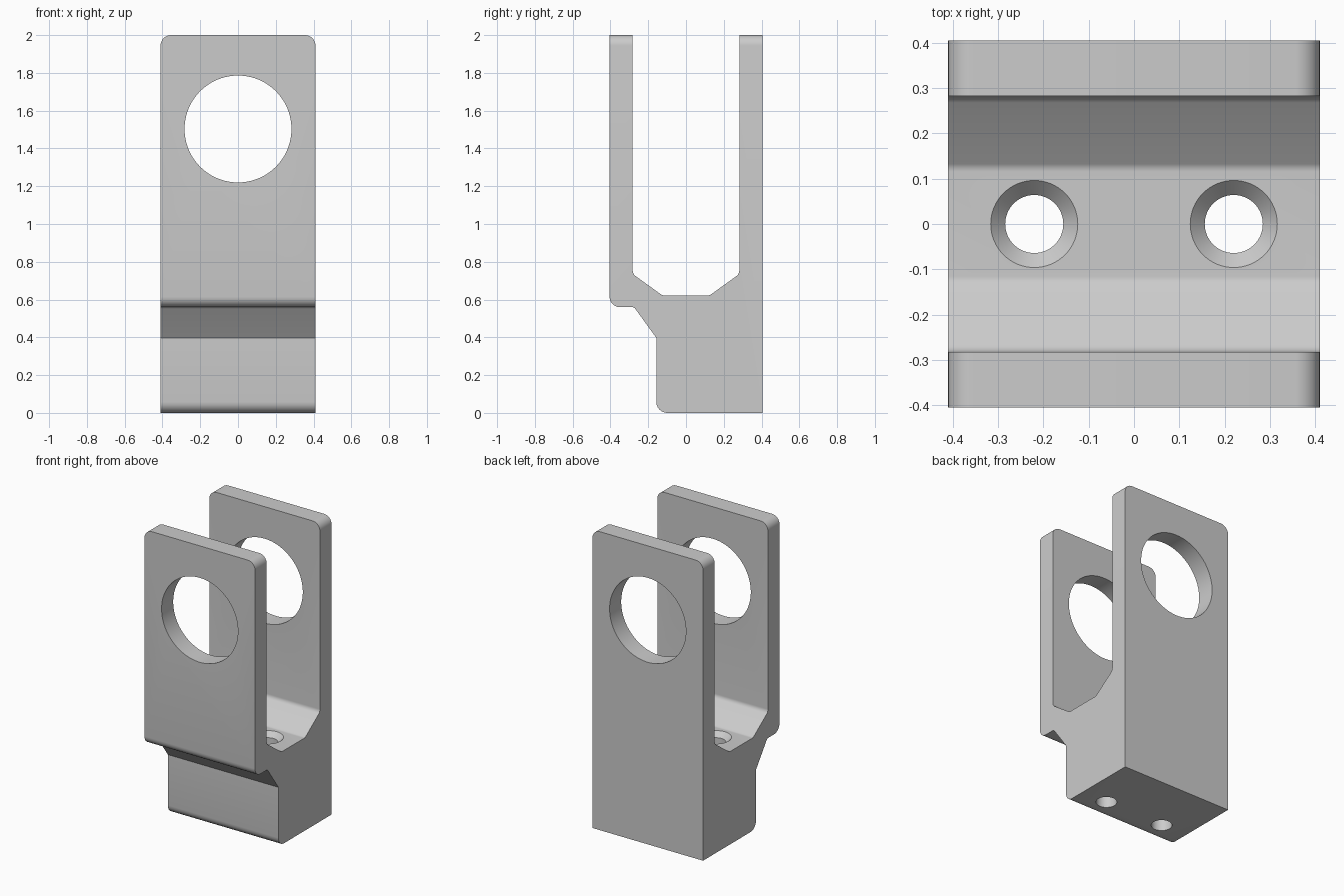
import bpy, bmesh, math
from mathutils import Vector, Matrix

if "Cube" in bpy.data.objects:
    bpy.data.objects.remove(bpy.data.objects["Cube"])

HALF_W = 0.41      # half width along x
OUT, INN = 0.405, 0.282   # outer and inner faces of the two cheek plates


def fillet(points, steps=6):
    """Round polygon corners; each point is (y, z, radius)."""
    out = []
    n = len(points)
    for i, (y, z, r) in enumerate(points):
        p = Vector((y, z))
        if r == 0:
            out.append(p)
            continue
        a = (Vector(points[i - 1][:2]) - p).normalized()
        b = (Vector(points[(i + 1) % n][:2]) - p).normalized()
        half = a.angle(b) / 2
        centre = p + (a + b).normalized() * (r / math.sin(half))
        start = p + a * (r / math.tan(half)) - centre
        end = p + b * (r / math.tan(half)) - centre
        sweep = start.angle_signed(end)
        for k in range(steps + 1):
            out.append(centre + Matrix.Rotation(-sweep * k / steps, 2) @ start)
    return out


def cutter(name, sections, location, rotation=(0, 0, 0), sides=64):
    """Lathed plug from (radius, height) sections, hidden from render."""
    bm = bmesh.new()
    rings = [[bm.verts.new((r * math.cos(t), r * math.sin(t), h))
              for t in (2 * math.pi * k / sides for k in range(sides))]
             for r, h in sections]
    for low, high in zip(rings, rings[1:]):
        for k in range(sides):
            j = (k + 1) % sides
            bm.faces.new((low[k], low[j], high[j], high[k]))
    bm.faces.new(rings[0][::-1])
    bm.faces.new(rings[-1])
    mesh = bpy.data.meshes.new(name)
    bm.to_mesh(mesh)
    bm.free()
    obj = bpy.data.objects.new(name, mesh)
    obj.location, obj.rotation_euler = location, rotation
    obj.hide_render = True
    bpy.context.collection.objects.link(obj)
    return obj


# Side profile of the fork and its stepped foot
profile = fillet([
    (OUT, 0, 0), (OUT, 2, 0), (INN, 2, 0),
    (INN, 0.735, 0.035), (0.125, 0.622, 0.03),
    (-0.125, 0.622, 0.03), (-INN, 0.735, 0.035),
    (-INN, 2, 0), (-OUT, 2, 0),
    (-OUT, 0.56, 0.055), (-0.275, 0.56, 0.02),
    (-0.157, 0.397, 0), (-0.157, 0, 0.058),
])
bm = bmesh.new()
face = bm.faces.new([bm.verts.new((-HALF_W, p.x, p.y)) for p in profile])
ext = bmesh.ops.extrude_face_region(bm, geom=[face])
bmesh.ops.translate(bm, vec=(2 * HALF_W, 0, 0),
                    verts=[g for g in ext["geom"] if isinstance(g, bmesh.types.BMVert)])
bmesh.ops.recalc_face_normals(bm, faces=bm.faces)

# Round the top corners of both plates
corners = [e for e in bm.edges
           if all(v.co.z > 1.99 for v in e.verts)
           and abs(e.verts[0].co.x - e.verts[1].co.x) < 1e-4]
bmesh.ops.bevel(bm, geom=corners, offset=0.055, segments=8, profile=0.5, affect='EDGES')
mesh = bpy.data.meshes.new("fork_bracket")
bm.to_mesh(mesh)
bm.free()
bracket = bpy.data.objects.new("fork_bracket", mesh)
bpy.context.collection.objects.link(bracket)

# Large pin hole through both plates and two countersunk screw holes
cutters = [cutter("pin_hole_cutter", [(0.283, -1), (0.283, 1)],
                  (0, 0, 1.503), (math.pi / 2, 0, 0), 96)]
for side, x in (("left", -0.22), ("right", 0.22)):
    cutters.append(cutter(f"{side}_screw_hole_cutter",
                          [(0.064, -0.1), (0.064, 0.589), (0.096, 0.622), (0.096, 0.72)],
                          (x, 0, 0)))
for c in cutters:
    mod = bracket.modifiers.new(c.name, 'BOOLEAN')
    mod.operation, mod.solver, mod.object = 'DIFFERENCE', 'EXACT', c

# Apply the cuts and remove the cutters
bpy.context.view_layer.objects.active = bracket
bracket.select_set(True)
for c in cutters:
    bpy.ops.object.modifier_apply(modifier=c.name)
    bpy.data.objects.remove(c)

# Plain grey metal, smooth on the rounds
grey = bpy.data.materials.new("metal_grey")
grey.diffuse_color = (0.6, 0.6, 0.6, 1)
grey.use_nodes = True
grey.node_tree.nodes["Principled BSDF"].inputs["Base Color"].default_value = grey.diffuse_color
bracket.data.materials.clear()
bracket.data.materials.append(grey)
bpy.ops.object.shade_smooth_by_angle(angle=math.radians(30))
